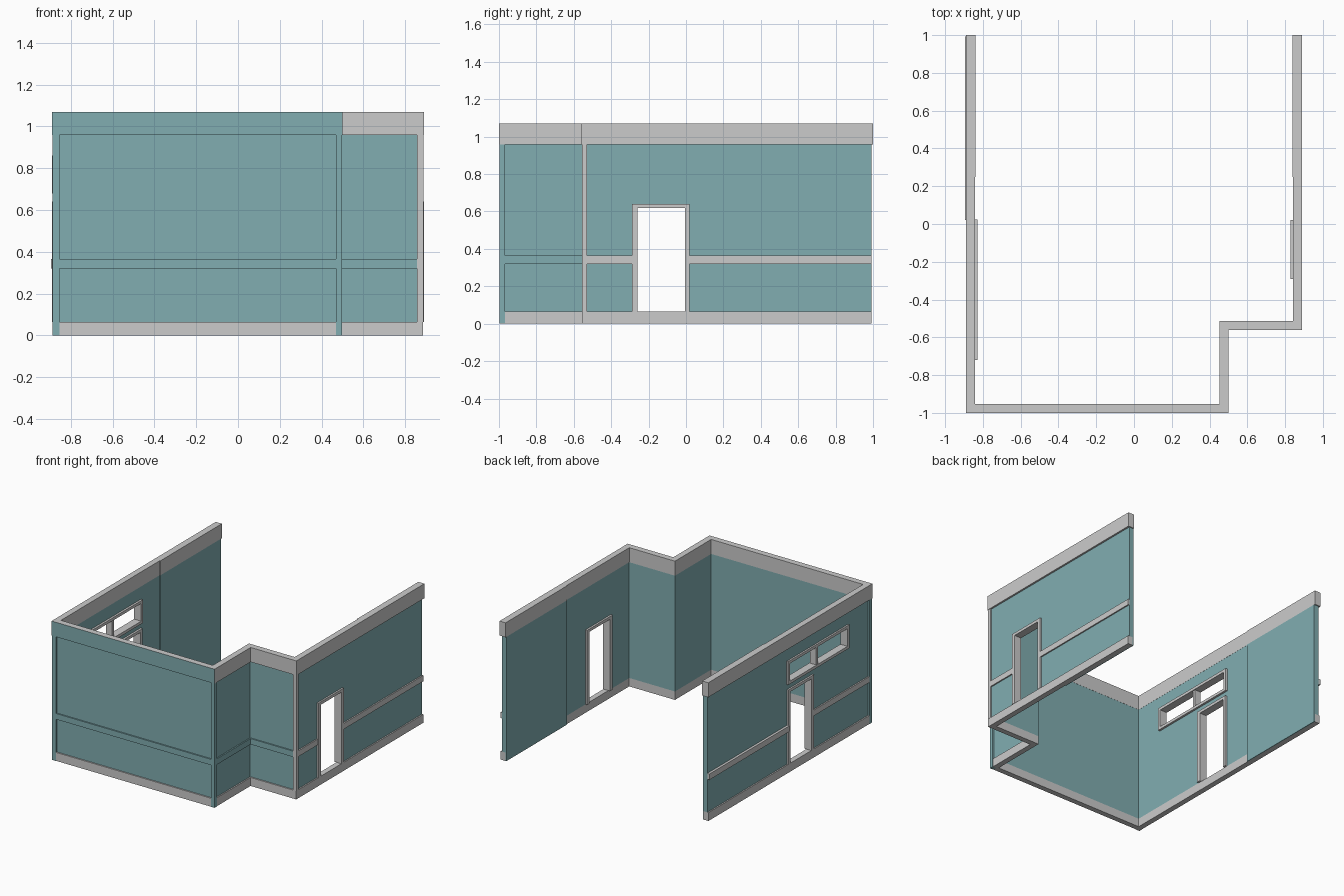
import bpy, bmesh

if "Cube" in bpy.data.objects:
    bpy.data.objects.remove(bpy.data.objects["Cube"])

teal = bpy.data.materials.new("teal_paint")
teal.diffuse_color = (0.22, 0.42, 0.44, 1)
teal.use_nodes = True
teal.node_tree.nodes["Principled BSDF"].inputs["Base Color"].default_value = teal.diffuse_color


def finish(name, bm, mat=None):
    bmesh.ops.recalc_face_normals(bm, faces=bm.faces)
    me = bpy.data.meshes.new(name)
    bm.to_mesh(me)
    bm.free()
    ob = bpy.data.objects.new(name, me)
    bpy.context.collection.objects.link(ob)
    if mat:
        me.materials.append(mat)
    return ob


def boxes(name, spans, mat=None):
    """One object from boxes given as (x0, x1, y0, y1, z0, z1)."""
    bm = bmesh.new()
    for x0, x1, y0, y1, z0, z1 in spans:
        vs = bmesh.ops.create_cube(bm, size=1)["verts"]
        for v in vs:
            v.co.x = x0 if v.co.x < 0 else x1
            v.co.y = y0 if v.co.y < 0 else y1
            v.co.z = z0 if v.co.z < 0 else z1
    return finish(name, bm, mat)


def outline(d, end):
    """Open floor plan line, moved inward by d."""
    return [(-.89 + d, end), (-.89 + d, -1 + d), (.5 - d, -1 + d),
            (.5 - d, -.56 + d), (.89 - d, -.56 + d), (.89 - d, end)]


def wall_run(name, d_out, d_in, z0, z1, end, mat=None):
    """Wall strip following the floor plan between two inward offsets."""
    outer, inner = outline(d_out, end), outline(d_in, end)
    bm = bmesh.new()
    rows = [[bm.verts.new((x, y, z)) for x, y in line]
            for line, z in ((outer, z0), (inner, z0), (inner, z1), (outer, z1))]
    for i in range(5):
        for a in range(4):
            r, s = rows[a], rows[(a + 1) % 4]
            bm.faces.new((r[i], r[i + 1], s[i + 1], s[i]))
    for i in (0, 5):
        bm.faces.new([r[i] for r in rows])
    return finish(name, bm, mat)


BASE, TOP, HIGH = .065, .958, 1.07
Y0, Y1 = -.29, .02            # door frame width
WY0, WY1 = -.72, .025         # window frame width
WZ0, WZ1 = .68, .86           # window frame height
T = .022                      # frame thickness

# Stacked wall strips: skirting, painted wall, cornice
wall_run("skirting", .004, .046, 0, BASE, .992)
walls = wall_run("walls", .014, .046, BASE, TOP, .992, teal)
cornice = wall_run("cornice", 0, .047, TOP, HIGH, 1)

# Front face of the cornice is painted
cornice.data.materials.append(None)
cornice.data.materials.append(teal)
for p in cornice.data.polygons:
    if p.normal.y < -.9 and p.center.y < -.9:
        p.material_index = 1

# Door and window openings
cutter = boxes("opening_cutter", [(-1, 1, Y0, Y1, .03, .64),
                                  (-1, -.7, WY0, WY1, WZ0, WZ1)])
cutter.hide_render = True
cutter.hide_viewport = True
cutter.display_type = 'WIRE'
cut = walls.modifiers.new("openings", 'BOOLEAN')
cut.operation = 'DIFFERENCE'
cut.solver = 'EXACT'
cut.object = cutter

# Door frames, one per side wall
for side, x0, x1 in (("left", -.889, -.828), ("right", .829, .889)):
    boxes(side + "_door_frame", [
        (x0, x1, Y0, Y0 + .03, BASE, .64),
        (x0, x1, Y1 - .026, Y1, BASE, .64),
        (x0, x1, Y0 + .03, Y1 - .026, .64 - T, .64)])

# Window frame with a centre bar
wx = (-.889, -.828)
boxes("window_frame", [
    (*wx, WY0, WY1, WZ0, WZ0 + T),
    (*wx, WY0, WY1, WZ1 - T, WZ1),
    (*wx, WY0, WY0 + T, WZ0 + T, WZ1 - T),
    (*wx, WY1 - T, WY1, WZ0 + T, WZ1 - T),
    (-.885, -.835, -.345, -.32, WZ0 + T, WZ1 - T)])

# Corner posts
boxes("front_corner_posts", [(-.888, -.855, -.998, -.968, 0, TOP),
                             (.468, .498, -.998, -.968, 0, TOP)], teal)
boxes("step_corner_post", [(.857, .887, -.557, -.53, BASE, TOP)])

# Chair rails around the outside
RZ = (.32, .365)
boxes("front_rails", [(-.855, .468, -.996, -.98, *RZ),
                      (.48, .496, -.968, -.546, *RZ),
                      (.486, .857, -.556, -.54, *RZ)], teal)
boxes("right_rails", [(.87, .886, -.53, Y0, *RZ),
                      (.87, .886, Y1, .992, *RZ)])
boxes("left_rails", [(-.886, -.87, -.968, Y0, *RZ),
                     (-.895, -.87, Y1, .992, *RZ)])

# Inner lining on the rear part of both side walls
for side, s in (("left", -1), ("right", 1)):
    xs = sorted((s * .838, s * .8455))
    boxes(side + "_inner_lining", [(*xs, .25, .992, 0, TOP)], teal)
    boxes(side + "_lining_cap", [(*xs, .25, 1, TOP, HIGH)])
